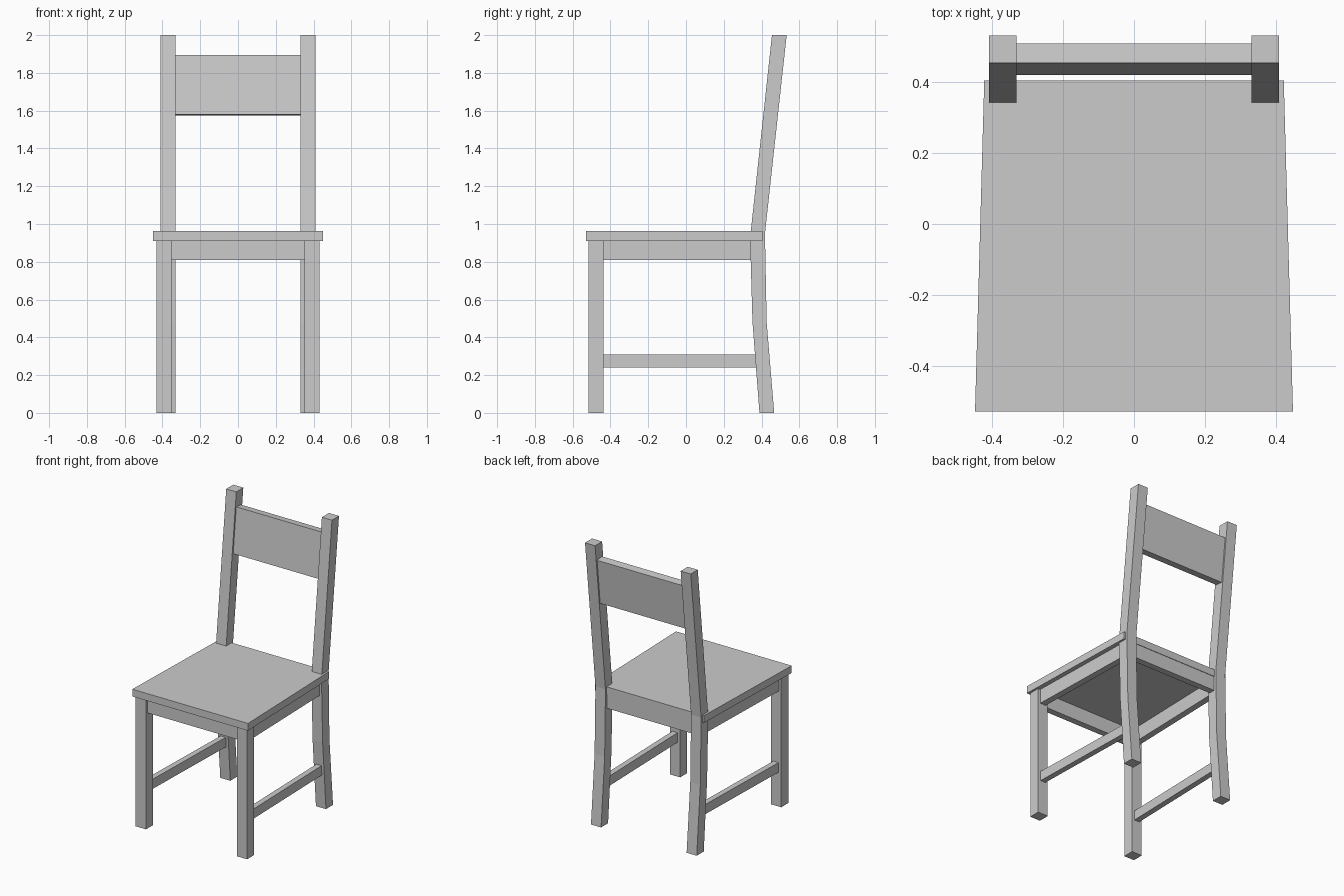
import bpy, bmesh
from mathutils import Vector

if "Cube" in bpy.data.objects:
    bpy.data.objects.remove(bpy.data.objects["Cube"])


def prism(name, a, b):
    """Solid between two matching polygon ends a and b."""
    bm = bmesh.new()
    va = [bm.verts.new(p) for p in a]
    vb = [bm.verts.new(p) for p in b]
    n = len(a)
    bm.faces.new(va)
    bm.faces.new(vb[::-1])
    for i in range(n):
        j = (i + 1) % n
        bm.faces.new((va[j], va[i], vb[i], vb[j]))
    bmesh.ops.recalc_face_normals(bm, faces=bm.faces)
    me = bpy.data.meshes.new(name)
    bm.to_mesh(me)
    bm.free()
    ob = bpy.data.objects.new(name, me)
    bpy.context.collection.objects.link(ob)
    return ob


def rail(name, p, q, width, z0, z1):
    """Upright board running from p to q in plan."""
    p, q = Vector(p), Vector(q)
    d = (q - p).normalized()
    s = Vector((-d.y, d.x)) * width / 2
    def end(c):
        l, r = c + s, c - s
        return [(l.x, l.y, z0), (r.x, r.y, z0), (r.x, r.y, z1), (l.x, l.y, z1)]
    return prism(name, end(p), end(q))


def extrude_x(name, profile, x0, x1):
    """Extrude a (y, z) profile along x."""
    return prism(name, [(x0, y, z) for y, z in profile],
                 [(x1, y, z) for y, z in profile])


# Tapered seat
seat = [(-0.449, -0.53), (0.449, -0.53), (0.423, 0.405), (-0.423, 0.405)]
prism("seat", [(x, y, 0.911) for x, y in seat], [(x, y, 0.962) for x, y in seat])

# Bent rear leg and back post in one profile
post = [(0.389, 0), (0.352, 0.48), (0.340, 0.90), (0.343, 0.962), (0.455, 2),
        (0.533, 2), (0.418, 0.95), (0.427, 0.48), (0.467, 0)]
# Square front leg
leg = [(-0.516, 0), (-0.438, 0), (-0.438, 0.911), (-0.516, 0.911)]

for side, s in (("left", -1), ("right", 1)):
    extrude_x("rear_leg_" + side, post, s * 0.332, s * 0.41)
    extrude_x("front_leg_" + side, leg, s * 0.352, s * 0.432)
    # Side apron and lower stretcher
    rail("side_apron_" + side, (s * 0.392, -0.45), (s * 0.371, 0.36), 0.045, 0.81, 0.911)
    rail("side_stretcher_" + side, (s * 0.392, -0.45), (s * 0.371, 0.375), 0.04, 0.24, 0.308)

# Front and rear aprons
rail("front_apron", (-0.36, -0.477), (0.36, -0.477), 0.045, 0.81, 0.911)
rail("rear_apron", (-0.34, 0.379), (0.34, 0.379), 0.045, 0.81, 0.911)

# Leaning backrest board
extrude_x("backrest", [(0.421, 1.58), (0.476, 1.574), (0.51, 1.889), (0.455, 1.895)],
          -0.335, 0.335)
